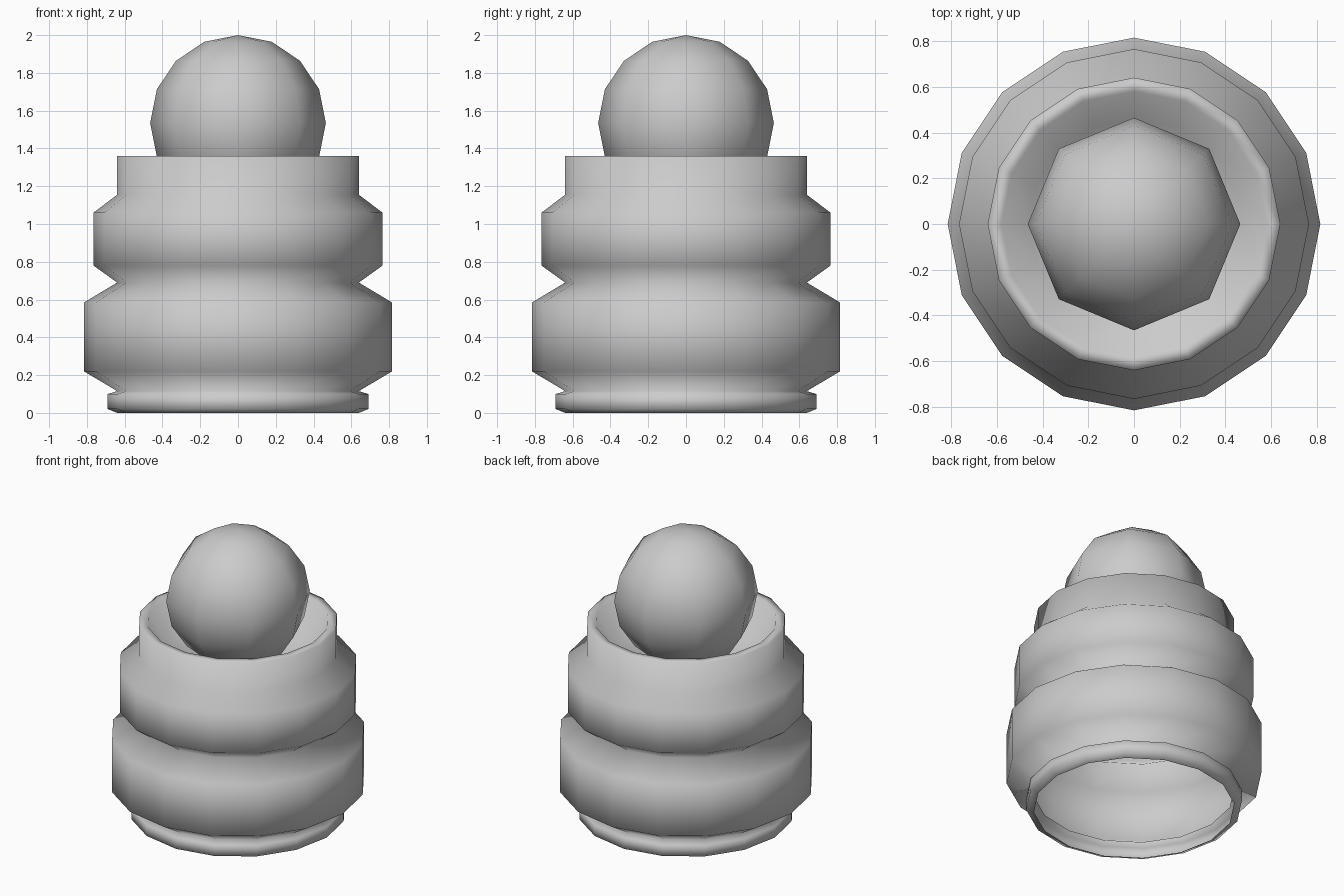
import bpy, bmesh
from math import cos, sin, pi

if "Cube" in bpy.data.objects:
    bpy.data.objects.remove(bpy.data.objects["Cube"])


def finish(name, bm):
    """Turn a bmesh into a smooth shaded object."""
    bmesh.ops.recalc_face_normals(bm, faces=bm.faces)
    mesh = bpy.data.meshes.new(name)
    bm.to_mesh(mesh)
    bm.free()
    for p in mesh.polygons:
        p.use_smooth = True
    obj = bpy.data.objects.new(name, mesh)
    bpy.context.collection.objects.link(obj)
    return obj


def lathe(name, profile, sides):
    """Revolve (radius, z) points, closing the last ring with a cap."""
    bm = bmesh.new()
    rings = [[bm.verts.new((r * cos(2 * pi * i / sides), r * sin(2 * pi * i / sides), z))
              for i in range(sides)] for r, z in profile]
    for a, b in zip(rings, rings[1:]):
        for i in range(sides):
            j = (i + 1) % sides
            bm.faces.new((a[i], a[j], b[j], b[i]))
    bm.faces.new(rings[-1])
    return finish(name, bm)


# Ribbed body: single skin, open at the bottom, with a cup sunk into the top
lathe("ribbed_body", [
    (0.64, 0.0), (0.69, 0.02), (0.69, 0.10), (0.64, 0.115),   # foot ring
    (0.815, 0.22), (0.815, 0.585), (0.64, 0.69),              # lower rib
    (0.765, 0.78), (0.765, 1.06), (0.64, 1.155),              # upper rib
    (0.64, 1.36), (0.58, 1.36), (0.46, 1.12),                 # collar and cup
], 16)

# Ball resting in the cup
bm = bmesh.new()
bmesh.ops.create_uvsphere(bm, u_segments=8, v_segments=8, radius=0.465)
bmesh.ops.translate(bm, verts=bm.verts, vec=(0, 0, 1.535))
finish("ball", bm)
